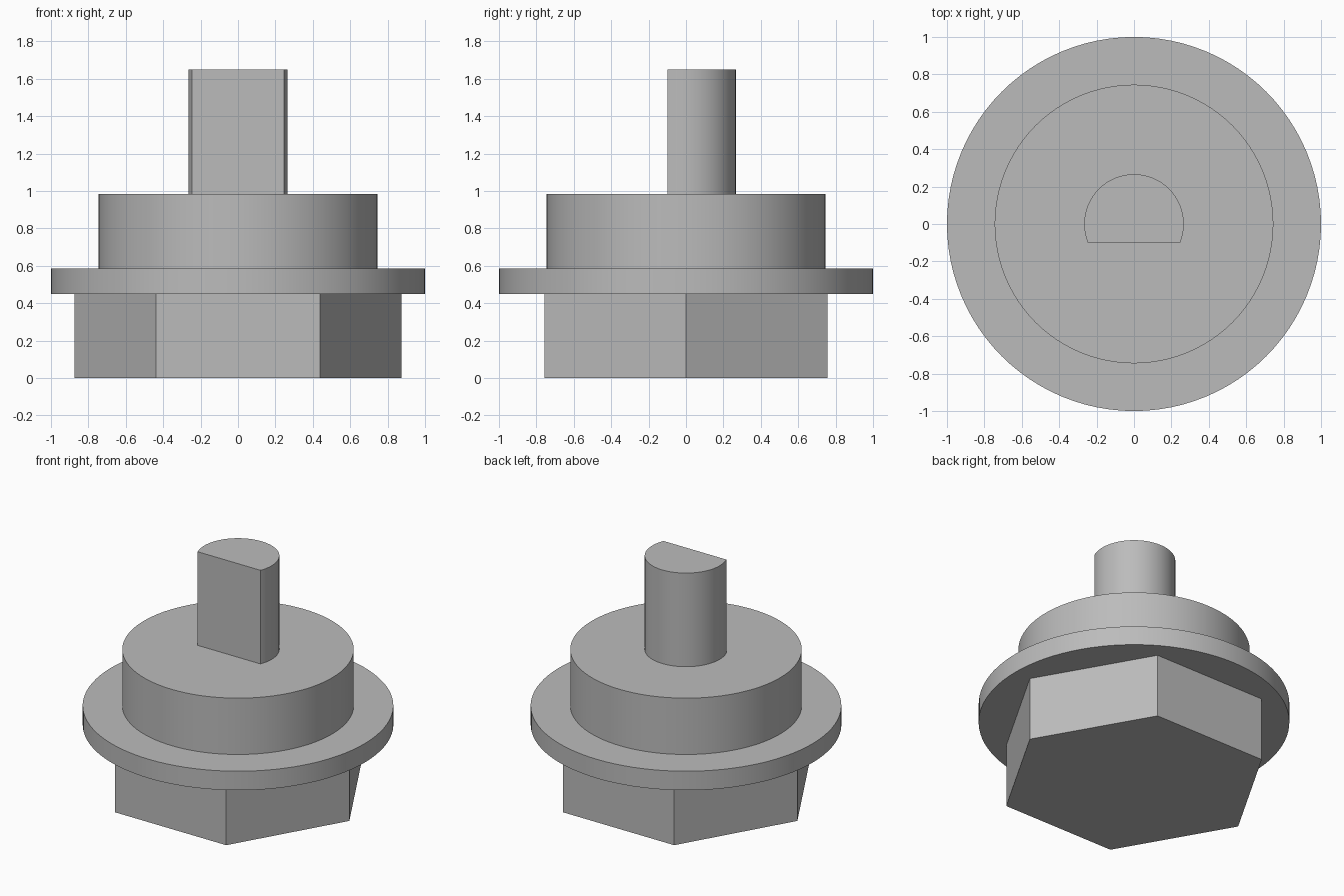
import bpy
import bmesh
import math

if "Cube" in bpy.data.objects:
    bpy.data.objects.remove(bpy.data.objects["Cube"], do_unlink=True)

metal = bpy.data.materials.new("plain grey metal")
metal.use_nodes = True
grey = (0.5, 0.5, 0.5, 1)
metal.diffuse_color = grey
metal.node_tree.nodes["Principled BSDF"].inputs["Base Color"].default_value = grey


def arc(radius, sides, start=0.0, sweep=math.tau, closed=True):
    """Points along a circle, or along an open arc including both ends."""
    count = sides if closed else sides + 1
    angles = [start + sweep * i / sides for i in range(count)]
    return [(radius * math.cos(a), radius * math.sin(a)) for a in angles]


def prism(name, outline, bottom, top, smooth=True):
    """Extrude a flat outline upward into a closed solid."""
    bm = bmesh.new()
    base = bm.faces.new([bm.verts.new((x, y, bottom)) for x, y in outline])
    result = bmesh.ops.extrude_face_region(bm, geom=[base], use_keep_orig=True)
    raised = [v for v in result["geom"] if isinstance(v, bmesh.types.BMVert)]
    bmesh.ops.translate(bm, verts=raised, vec=(0, 0, top - bottom))
    bmesh.ops.recalc_face_normals(bm, faces=bm.faces)
    mesh = bpy.data.meshes.new(name)
    bm.to_mesh(mesh)
    bm.free()
    mesh.materials.append(metal)
    obj = bpy.data.objects.new(name, mesh)
    bpy.context.collection.objects.link(obj)
    if smooth:
        bpy.ops.object.select_all(action="DESELECT")
        obj.select_set(True)
        bpy.context.view_layer.objects.active = obj
        bpy.ops.object.shade_smooth_by_angle(angle=math.radians(30))
    return obj


# Hexagonal head with corners on the x axis
prism("hex_head", arc(0.875, 6), 0, 0.45, smooth=False)

# Wide collar and the round boss above it
prism("flange", arc(1.0, 96), 0.45, 0.585)
prism("boss", arc(0.745, 96), 0.585, 0.985)

# D-shaped shaft: an open arc whose closing edge is the front flat
shaft_radius = 0.266
flat_angle = math.asin(0.1 / shaft_radius)
shaft_outline = arc(shaft_radius, 64, -flat_angle, math.pi + 2 * flat_angle, closed=False)
prism("shaft", shaft_outline, 0.985, 1.65)
